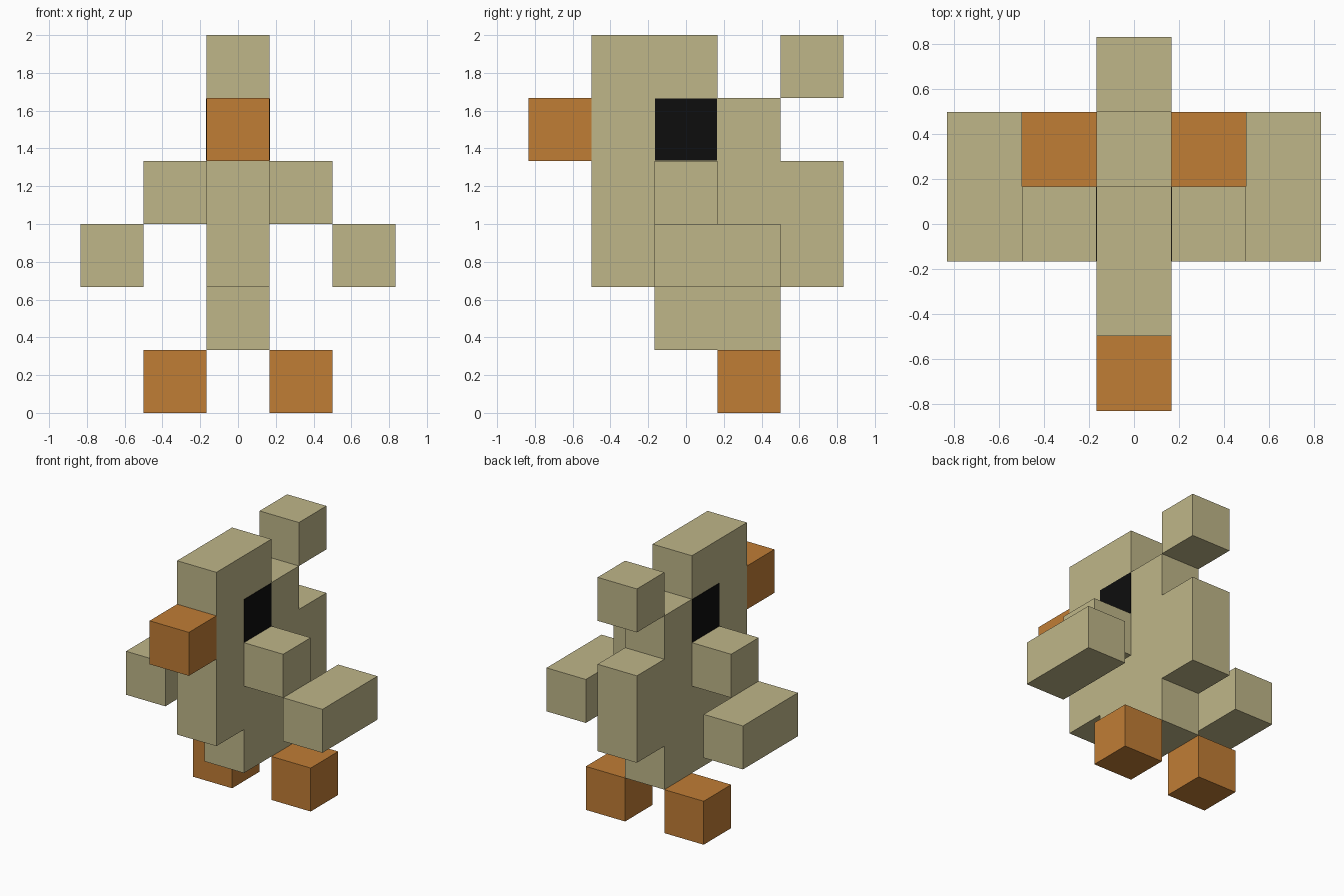
import bpy
import bmesh

cube = bpy.data.objects.get("Cube")
if cube:
    bpy.data.objects.remove(cube, do_unlink=True)

U = 1 / 3  # edge length of one block


def make_material(name, rgb):
    mat = bpy.data.materials.new(name)
    mat.use_nodes = True
    color = (*rgb, 1.0)
    mat.diffuse_color = color
    mat.node_tree.nodes["Principled BSDF"].inputs["Base Color"].default_value = color
    return mat


tan = make_material("tan", (0.521, 0.468, 0.25))
orange = make_material("orange", (0.527, 0.205, 0.036))
black = make_material("black", (0.004, 0.004, 0.004))


def finish(name, bm, mat):
    bmesh.ops.recalc_face_normals(bm, faces=bm.faces)
    mesh = bpy.data.meshes.new(name)
    bm.to_mesh(mesh)
    bm.free()
    mesh.materials.append(mat)
    obj = bpy.data.objects.new(name, mesh)
    bpy.context.collection.objects.link(obj)
    return obj


def box(name, center, size, mat):
    """Box with centre and size given in block units."""
    bm = bmesh.new()
    bmesh.ops.create_cube(bm, size=1)
    for v in bm.verts:
        v.co = [(c + p * s) * U for c, p, s in zip(center, v.co, size)]
    return finish(name, bm, mat)


# Body: stepped side outline (y, z in blocks) extruded one block wide
outline = [(-1.5, 2), (-0.5, 2), (-0.5, 1), (1.5, 1), (1.5, 2), (2.5, 2),
           (2.5, 4), (1.5, 4), (1.5, 5), (0.5, 5), (0.5, 6), (-1.5, 6)]
bm = bmesh.new()
face = bm.faces.new([bm.verts.new((-0.5 * U, y * U, z * U)) for y, z in outline])
side = bmesh.ops.extrude_face_region(bm, geom=[face])
bmesh.ops.translate(bm, vec=(U, 0, 0),
                    verts=[g for g in side["geom"] if isinstance(g, bmesh.types.BMVert)])
finish("body", bm, tan)

# Beak and raised tail tip
box("beak", (0, -2, 4.5), (1, 1, 1), orange)
box("tail_tip", (0, 2, 5.5), (1, 1, 1), tan)

# Paired parts; the model's left is +x
for label, s in (("left", 1), ("right", -1)):
    box(label + "_wing_inner", (s, 0, 3.5), (1, 1, 1), tan)
    box(label + "_wing_outer", (2 * s, 0.5, 2.5), (1, 2, 1), tan)
    box(label + "_foot", (s, 1, 0.5), (1, 1, 1), orange)
    box(label + "_eye", (0.5 * s, 0, 4.5), (0.02, 0.99, 0.99), black)
